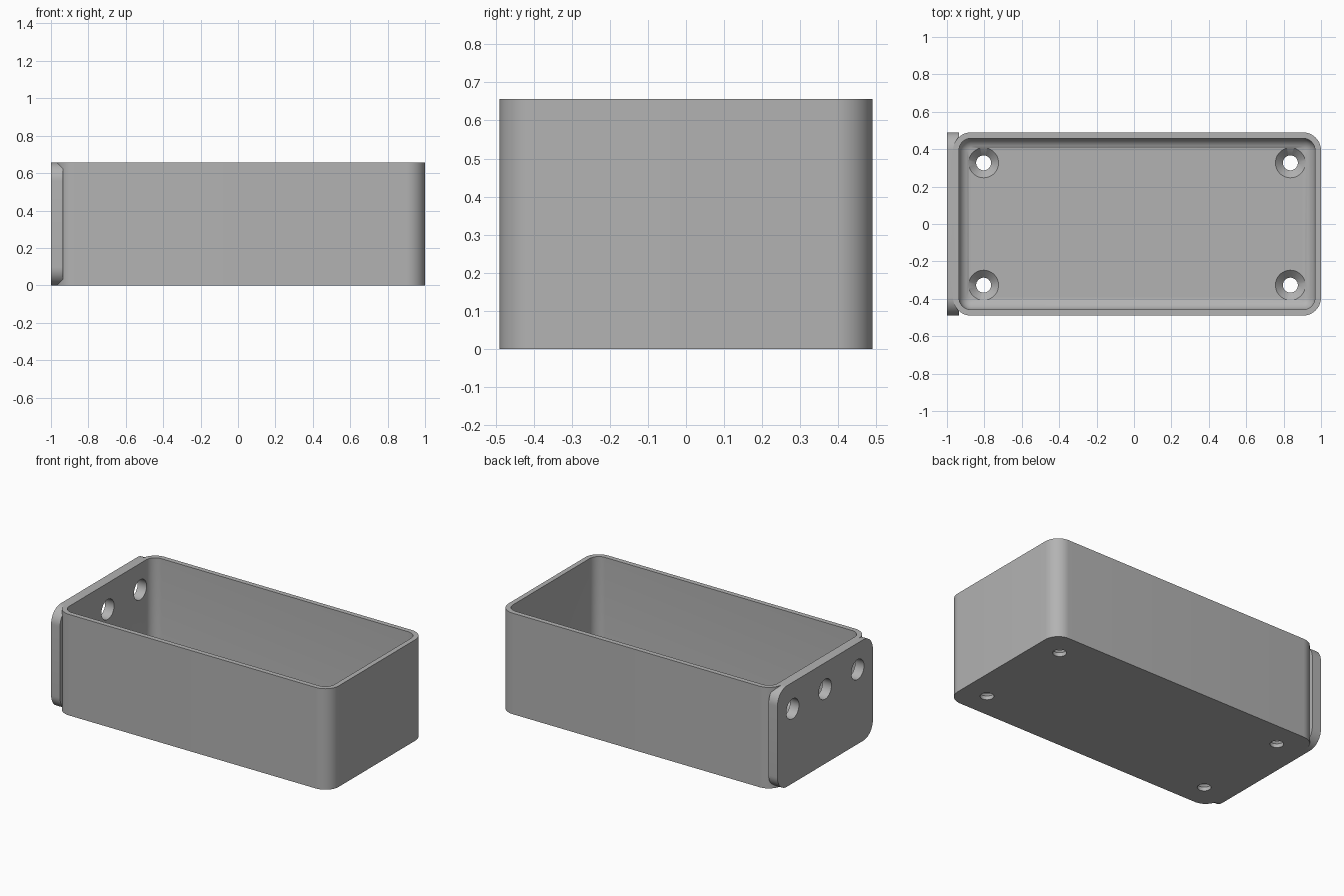
import bpy, bmesh
from math import sin, cos, pi
from mathutils import Matrix, Vector

cube = bpy.data.objects.get("Cube")
if cube:
    bpy.data.objects.remove(cube, do_unlink=True)

HEIGHT, WALL, FLOOR = 0.656, 0.032, 0.065
HALF_X, HALF_Y, CENTRE_X = 0.984, 0.49, 0.016
CORNER, FILLET, SEGMENTS = 0.097, 0.064, 12

grey = bpy.data.materials.new("grey plastic")
grey.use_nodes = True
colour = (0.45, 0.45, 0.45, 1)
grey.diffuse_color = colour
grey.node_tree.nodes["Principled BSDF"].inputs["Base Color"].default_value = colour


def finish(name, bm):
    bmesh.ops.recalc_face_normals(bm, faces=bm.faces)
    mesh = bpy.data.meshes.new(name)
    bm.to_mesh(mesh)
    bm.free()
    mesh.materials.append(grey)
    obj = bpy.data.objects.new(name, mesh)
    bpy.context.collection.objects.link(obj)
    return obj


def rounded_block(name, half_u, half_v, radius, levels, matrix):
    """Loft rounded rectangles through (height, inset) levels."""
    bm = bmesh.new()
    rings = []
    for height, inset in levels:
        ring = []
        for corner, (su, sv) in enumerate(((1, 1), (-1, 1), (-1, -1), (1, -1))):
            for i in range(SEGMENTS + 1):
                a = (corner + i / SEGMENTS) * pi / 2
                r = radius - inset
                u = su * (half_u - radius) + r * cos(a)
                v = sv * (half_v - radius) + r * sin(a)
                ring.append(bm.verts.new(matrix @ Vector((u, v, height))))
        rings.append(ring)
    for low, high in zip(rings, rings[1:]):
        for i in range(len(low)):
            j = (i + 1) % len(low)
            bm.faces.new((low[i], low[j], high[j], high[i]))
    bm.faces.new(rings[0])
    bm.faces.new(rings[-1])
    return finish(name, bm)


def round_cutter(name, r1, r2, depth, matrix):
    bm = bmesh.new()
    bmesh.ops.create_cone(bm, cap_ends=True, segments=48, radius1=r1,
                          radius2=r2, depth=depth, matrix=matrix)
    return finish(name, bm)


def combine(target, other, operation):
    mod = target.modifiers.new(operation.lower(), 'BOOLEAN')
    mod.operation, mod.solver, mod.object = operation, 'EXACT', other
    bpy.context.view_layer.objects.active = target
    bpy.ops.object.modifier_apply(modifier=mod.name)
    bpy.data.objects.remove(other, do_unlink=True)


# Outer shell with upright rounded corners
shift = Matrix.Translation((CENTRE_X, 0, 0))
box = rounded_block("enclosure", HALF_X, HALF_Y, CORNER, [(0, 0), (HEIGHT, 0)], shift)

# End plate, rounded in its own plane and merged with the shell
to_side = Matrix(((0, 0, 1, -1), (1, 0, 0, 0), (0, 1, 0, HEIGHT / 2), (0, 0, 0, 1)))
plate = rounded_block("end_plate", HALF_Y, HEIGHT / 2, CORNER, [(0, 0), (0.064, 0)], to_side)
combine(box, plate, 'UNION')

# Cavity with a fillet around the floor
levels = [(FLOOR + FILLET * (1 - sin(t)), FILLET * (1 - cos(t)))
          for t in (pi / 2 * (1 - i / 8) for i in range(9))]
cavity = rounded_block("cavity", HALF_X - WALL, HALF_Y - WALL, CORNER - WALL,
                       levels + [(HEIGHT + 0.1, 0)], shift)
combine(box, cavity, 'DIFFERENCE')

# Countersunk screw holes in the floor
for sx in (-1, 1):
    for sy in (-1, 1):
        x, y = CENTRE_X + sx * 0.82, sy * 0.327
        combine(box, round_cutter("screw_hole", 0.04, 0.04, 0.3,
                                  Matrix.Translation((x, y, 0))), 'DIFFERENCE')
        combine(box, round_cutter("countersink", 0.035, 0.085, 0.05,
                                  Matrix.Translation((x, y, FLOOR - 0.02))), 'DIFFERENCE')

# Row of cable holes through the end plate
for y in (-0.334, 0, 0.334):
    place = Matrix.Translation((-0.97, y, 0.484)) @ Matrix.Rotation(pi / 2, 4, 'Y')
    combine(box, round_cutter("cable_hole", 0.065, 0.065, 0.2, place), 'DIFFERENCE')

bpy.ops.object.select_all(action='DESELECT')
box.select_set(True)
bpy.context.view_layer.objects.active = box
bpy.ops.object.shade_smooth_by_angle(angle=pi / 6)
